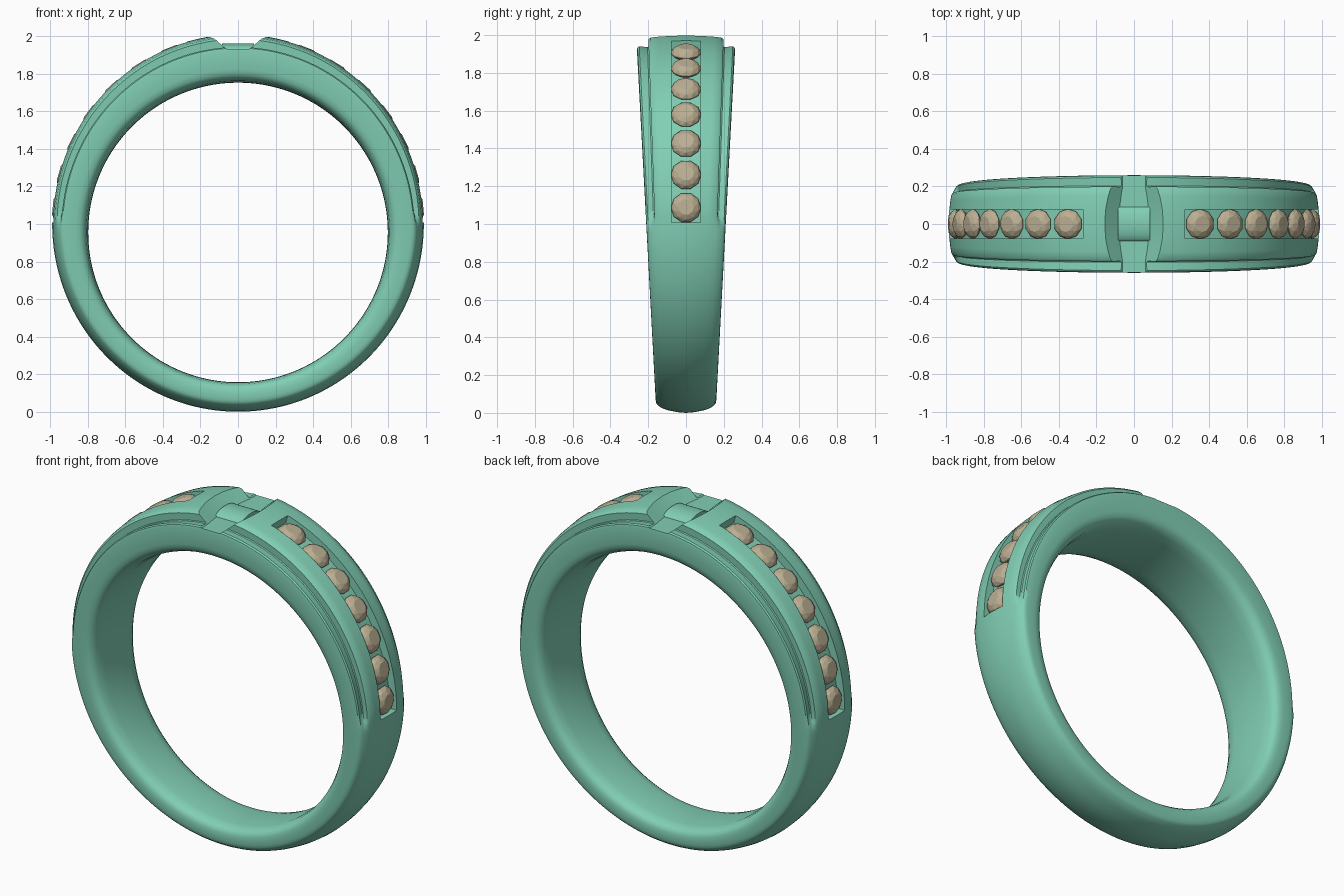
import bpy, bmesh
from math import sin, cos, pi, radians
from mathutils import Vector, Matrix

if "Cube" in bpy.data.objects:
    bpy.data.objects.remove(bpy.data.objects["Cube"])

CO, CI, RI = 1.0, 0.955, 0.798      # outer centre z, inner centre z, finger radius


def material(name, col):
    m = bpy.data.materials.new(name)
    m.diffuse_color = (*col, 1)
    m.use_nodes = True
    m.node_tree.nodes["Principled BSDF"].inputs["Base Color"].default_value = m.diffuse_color
    return m


green = material("green_metal", (0.22, 0.62, 0.46))
tan = material("tan_stone", (0.50, 0.43, 0.29))


def outer_r(t):
    s = sin(t)
    return 0.99 + (0.02 if s > 0 else 0.01) * s * s


def make(name, verts, faces, mat=None):
    me = bpy.data.meshes.new(name)
    me.from_pydata(verts, [], faces)
    bm = bmesh.new()
    bm.from_mesh(me)
    bmesh.ops.recalc_face_normals(bm, faces=bm.faces)
    bm.to_mesh(me)
    bm.free()
    ob = bpy.data.objects.new(name, me)
    bpy.context.collection.objects.link(ob)
    if mat:
        me.materials.append(mat)
    return ob


def loft(name, rings, closed, mat=None):
    n, m = len(rings[0]), len(rings)
    faces = [(i * n + j, i * n + (j + 1) % n, (i + 1) % m * n + (j + 1) % n, (i + 1) % m * n + j)
             for i in range(m if closed else m - 1) for j in range(n)]
    if not closed:
        faces += [tuple(range(n)), tuple((m - 1) * n + j for j in range(n))]
    return make(name, [p for r in rings for p in r], faces, mat)


def band_section(t):
    """Tapered section: plain domed below, raised centre with side rails above."""
    d = Vector((cos(t), 0, sin(t)))
    inner, outer = Vector((0, 0, CI)) + RI * d, Vector((0, 0, CO)) + outer_r(t) * d
    a = t if t < pi / 2 else pi - t
    if a < -pi:
        a += 2 * pi
    u = min(1, max(0, (a + radians(1)) / radians(5)))
    u = u * u * (3 - 2 * u)
    rail = 0.05 + 0.017 * max(0, sin(t))
    half = []
    for k, h in ((0, 0), (0.55, 0.002), (0.8, 0.01), (0.93, 0.025), (0.985, 0.045), (1, 0.07)):
        p = inner + h * d
        half.append((k * (0.157 + 0.0535 * p.z), p))
    # (lower width factor, lower depth, upper width: rail k or centre offset, upper depth)
    for k, h, rk, cy, rh in ((1, 0.07, 1, None, rail + 0.022),
                             (0.99, 0.055, 0.985, None, rail + 0.006),
                             (0.96, 0.044, 0.95, None, rail),
                             (0.91, 0.037, None, 0.006, rail + 0.004),
                             (0.86, 0.031, None, 0.0, rail),
                             (0.82, 0.027, None, 0.0, 0.026),
                             (0.76, 0.022, None, -0.012, 0.015),
                             (0.6, 0.014, None, -0.05, 0.009),
                             (0.3, 0.004, None, -0.12, 0.002),
                             (0, 0, 0, None, 0)):
        p = outer - (h * (1 - u) + rh * u) * d
        w = 0.157 + 0.0535 * p.z
        up = rk * w if cy is None else 0.165 + 0.035 * (p.z - 1) + cy
        half.append((k * w * (1 - u) + up * u, p))
    full = half + [(-y, p) for y, p in half[-2:0:-1]]
    return [(p.x, y, p.z) for y, p in full]


N = 240
band = loft("ring_band", [band_section(-pi / 2 + 2 * pi * i / N) for i in range(N)], True, green)


# Stone channel cutters, one per shoulder
def channel(side):
    rings = []
    for i in range(41):
        t = radians(0.5 + 73.8 * i / 40)
        rings.append([(side * r * cos(t), y, CO + r * sin(t))
                      for r, y in ((outer_r(t) - 0.05, -0.076), (1.06, -0.076),
                                   (1.06, 0.076), (outer_r(t) - 0.05, 0.076))])
    return loft("channel_cutter", rings, False)


# Sloped notch cutter across the top, walls bowed outward
def notch():
    rings = []
    for i in range(17):
        y = -0.3 + 0.6 * i / 16
        b = 0.02 * max(0, 1 - (y / 0.2) ** 2)
        bot, top = 0.06 + b, 0.19 + b
        rings.append([(-bot, y, 1.932), (bot, y, 1.932), (top, y, 2.045), (-top, y, 2.045)])
    return loft("notch_cutter", rings, False)


bpy.context.view_layer.objects.active = band
for cutter in (channel(1), channel(-1), notch()):
    cutter.hide_render = True
    mod = band.modifiers.new("cut", 'BOOLEAN')
    mod.operation, mod.solver, mod.object = 'DIFFERENCE', 'EXACT', cutter
    bpy.ops.object.modifier_apply(modifier=mod.name)
    bpy.data.objects.remove(cutter)


def smooth(ob, deg):
    bpy.ops.object.select_all(action='DESELECT')
    ob.select_set(True)
    bpy.context.view_layer.objects.active = ob
    bpy.ops.object.shade_smooth_by_angle(angle=radians(deg))


smooth(band, 35)

# Rounded bridge lying in the notch
bridge = loft("notch_bridge", [[(x, 0.095 * cos(a), 1.922 + 0.04 * sin(a))
                                for a in (2 * pi * j / 32 for j in range(32))]
                               for x in (-0.085, 0.085)], False, green)
smooth(bridge, 35)


# Faceted round stones
def stone(name, side, t):
    bm = bmesh.new()
    rings = []
    for n_off, r, z in ((0, 0.042, 0.036), (0.5, 0.066, 0.022), (0, 0.08, 0.003),
                        (0, 0.08, -0.004), (0.5, 0.045, -0.035)):
        rings.append([bm.verts.new((r * cos((j + n_off) * pi / 5), r * sin((j + n_off) * pi / 5), z))
                      for j in range(10)])
    bm.faces.new(rings[0])
    bm.faces.new(rings[-1])
    bmesh.ops.convex_hull(bm, input=bm.verts[:])
    d = Vector((side * cos(t), 0, sin(t)))
    rot = d.to_track_quat('Z', 'Y').to_matrix().to_4x4()
    bm.transform(Matrix.Translation(Vector((0, 0, CO)) + (outer_r(t) - 0.035) * d) @ rot)
    bmesh.ops.recalc_face_normals(bm, faces=bm.faces)
    me = bpy.data.meshes.new(name)
    bm.to_mesh(me)
    bm.free()
    me.materials.append(tan)
    bpy.context.collection.objects.link(bpy.data.objects.new(name, me))


for side, label in ((1, "right"), (-1, "left")):
    for i in range(7):
        stone(f"stone_{label}_{i + 1}", side, radians(5.2 + 10.6 * i))
